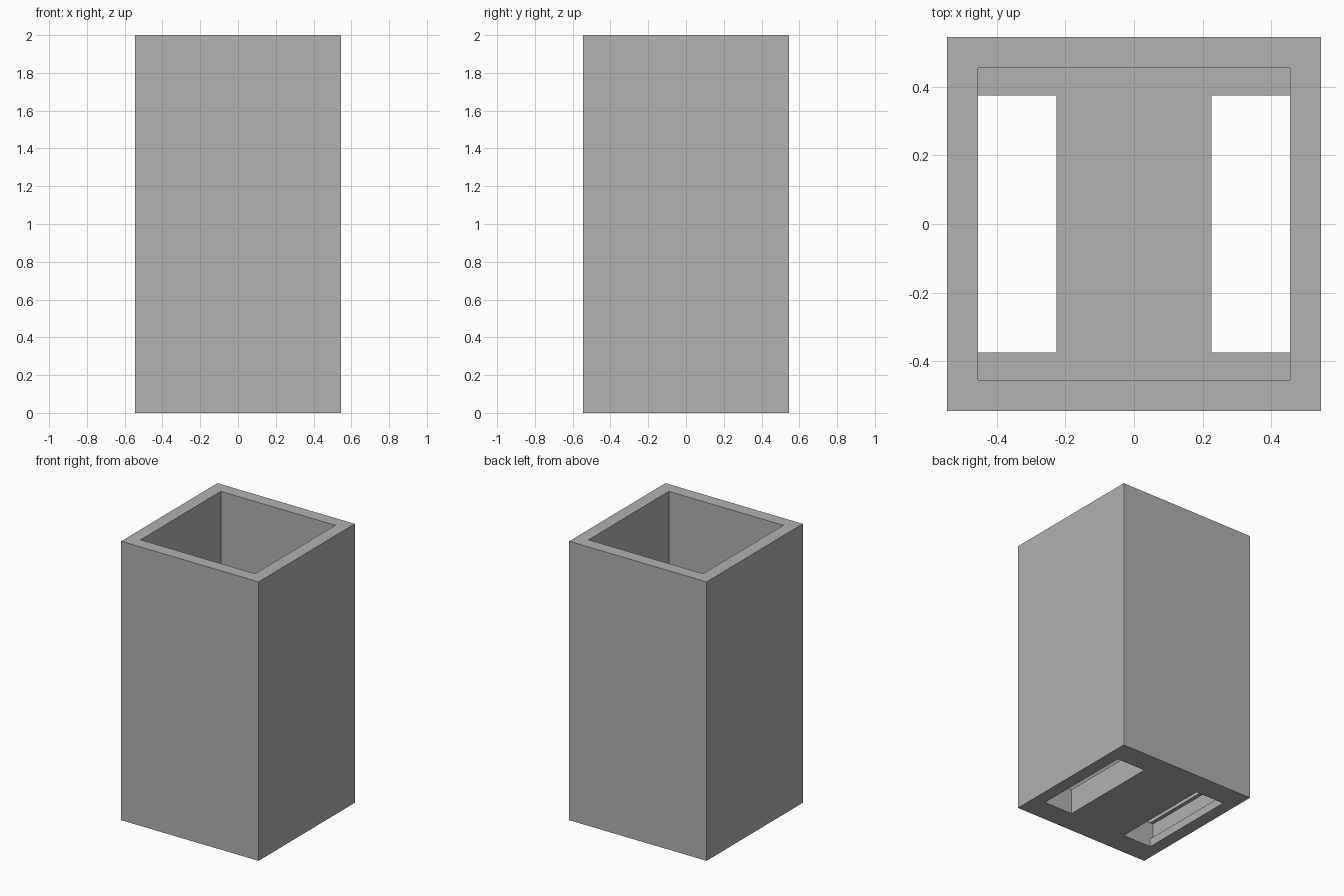
import bpy
import bmesh

default = bpy.data.objects.get("Cube")
if default:
    bpy.data.objects.remove(default, do_unlink=True)

HALF, INNER, HEIGHT = 0.545, 0.4545, 2.0
FLOOR = 0.182
SLOT_IN, SLOT_Y = 0.226, 0.375
LIP, GROOVE = 0.06, 0.026

grey = bpy.data.materials.new("plain grey")
grey.use_nodes = True
colour = (0.445, 0.445, 0.445, 1)
grey.diffuse_color = colour
grey.node_tree.nodes["Principled BSDF"].inputs["Base Color"].default_value = colour


def prism(name, profile, half_depth):
    """Extrude an (x, z) profile along y, centred on y = 0."""
    bm = bmesh.new()
    face = bm.faces.new([bm.verts.new((x, -half_depth, z)) for x, z in profile])
    grown = bmesh.ops.extrude_face_region(bm, geom=[face])
    moved = [v for v in grown["geom"] if isinstance(v, bmesh.types.BMVert)]
    bmesh.ops.translate(bm, verts=moved, vec=(0, 2 * half_depth, 0))
    bmesh.ops.recalc_face_normals(bm, faces=bm.faces)
    mesh = bpy.data.meshes.new(name)
    bm.to_mesh(mesh)
    bm.free()
    mesh.materials.append(grey)
    obj = bpy.data.objects.new(name, mesh)
    bpy.context.collection.objects.link(obj)
    return obj


def rect(half, low, high):
    return [(-half, low), (half, low), (half, high), (-half, high)]


# Square outer body
body = prism("square_holder", rect(HALF, 0, HEIGHT), HALF)

# Open cavity above the thick floor
cutters = [prism("cavity_cutter", rect(INNER, FLOOR, HEIGHT + 0.2), INNER)]

# Two floor slots, each with a shallow groove in its outer wall above a lip
for side, label in ((1, "left"), (-1, "right")):
    outline = [(SLOT_IN, -0.1), (INNER, -0.1), (INNER, LIP),
               (INNER + GROOVE, LIP), (INNER + GROOVE, FLOOR),
               (INNER, FLOOR), (INNER, FLOOR + 0.1), (SLOT_IN, FLOOR + 0.1)]
    cutters.append(prism(label + "_slot_cutter",
                         [(side * x, z) for x, z in outline], SLOT_Y))

for cutter in cutters:
    cut = body.modifiers.new(cutter.name, "BOOLEAN")
    cut.operation = "DIFFERENCE"
    cut.solver = "EXACT"
    cut.object = cutter

# Apply the cuts and drop the helpers
bpy.context.view_layer.update()
evaluated = body.evaluated_get(bpy.context.evaluated_depsgraph_get())
finished = bpy.data.meshes.new_from_object(evaluated)
body.modifiers.clear()
body.data = finished
for cutter in cutters:
    bpy.data.objects.remove(cutter, do_unlink=True)
